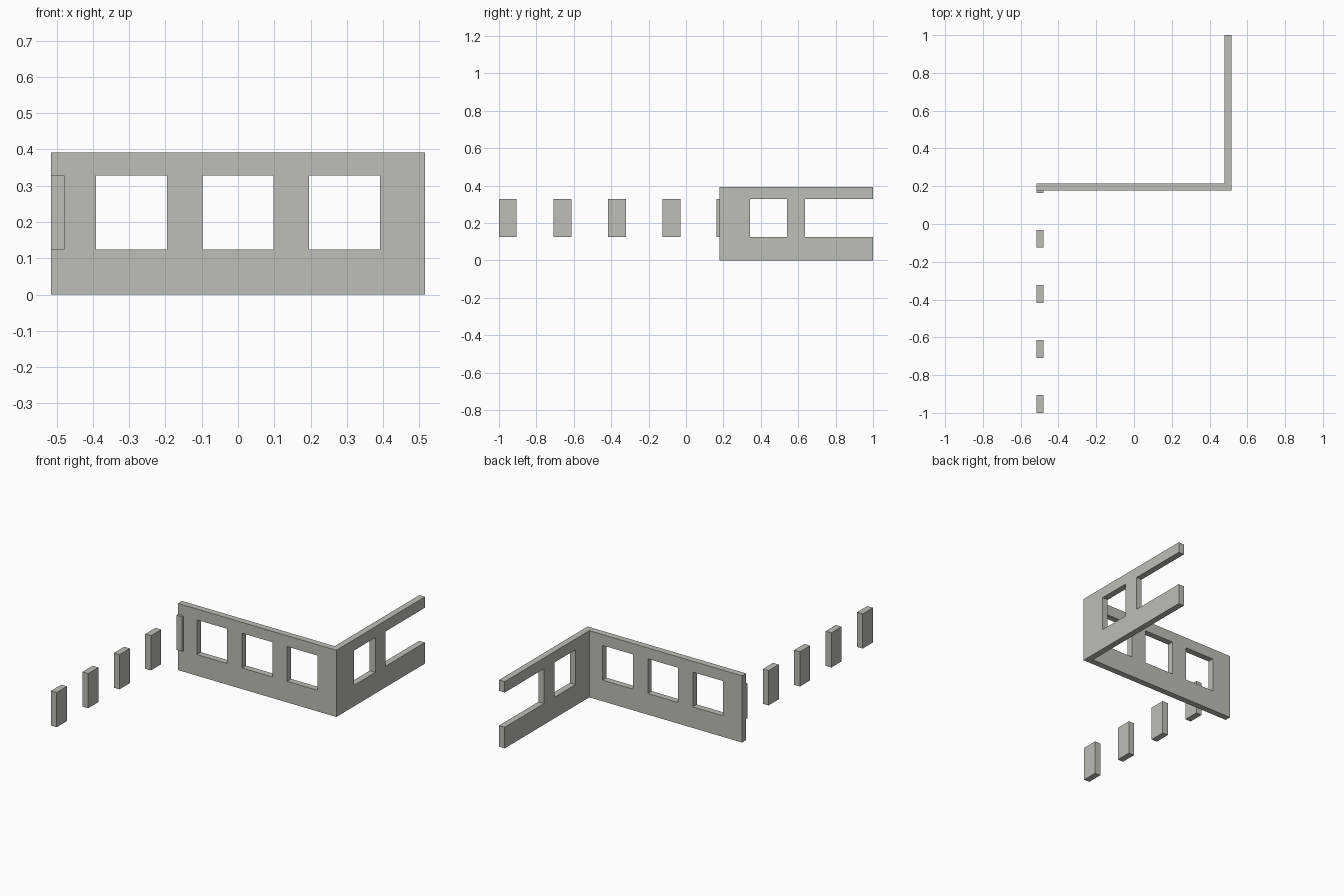
import bpy
import bmesh
from mathutils import Vector

cube = bpy.data.objects.get("Cube")
if cube:
    bpy.data.objects.remove(cube, do_unlink=True)

HALF, FACE, BACK = 0.515, 0.178, 1.0    # wall half width, front face, rear end
THICK = 0.037
SILL, HEAD, HEIGHT = 0.124, 0.328, 0.392
PIER, PITCH = 0.095, 0.2915             # window pier width and spacing

grey = bpy.data.materials.new("warm_grey")
grey.use_nodes = True
grey.diffuse_color = (0.51, 0.51, 0.48, 1)
grey.node_tree.nodes["Principled BSDF"].inputs["Base Color"].default_value = grey.diffuse_color


def finish(bm, name):
    mesh = bpy.data.meshes.new(name)
    bm.to_mesh(mesh)
    bm.free()
    mesh.materials.append(grey)
    obj = bpy.data.objects.new(name, mesh)
    bpy.context.collection.objects.link(obj)
    return obj


def box(name, low, high):
    low, high = Vector(low), Vector(high)
    bm = bmesh.new()
    bmesh.ops.create_cube(bm, size=1)
    for v in bm.verts:
        v.co = (low + high) / 2 + v.co * (high - low)
    return finish(bm, name)


# Corner wall: a sheet of cells running along the front and then the side,
# with the window cells left out, thickened inwards
front = [(x, FACE) for x in (-HALF, -0.391, -0.195, -0.098, 0.098, 0.195, 0.391, HALF)]
side = [(HALF, y) for y in (0.343, 0.54, 0.635, BACK)]
path = front + side
levels = (0, SILL, HEAD, HEIGHT)
openings = {1, 3, 5, 8, 10}

bm = bmesh.new()
grid = [[bm.verts.new((x, y, z)) for z in levels] for x, y in path]
for i in range(len(path) - 1):
    for j in range(len(levels) - 1):
        if j == 1 and i in openings:
            continue
        bm.faces.new((grid[i][j], grid[i + 1][j], grid[i + 1][j + 1], grid[i][j + 1]))
wall = finish(bm, "corner_wall")
solid = wall.modifiers.new("thickness", "SOLIDIFY")
solid.thickness = THICK
solid.offset = -1
solid.use_even_offset = True

# Free-standing row of window piers
for n in range(4):
    y = -BACK + n * PITCH
    box(f"window_pier_{n + 1}", (-HALF, y, SILL), (-HALF + THICK, y + PIER, HEAD))

# Last pier, mostly taken up by the wall end
box("wall_end_pier", (-HALF, -BACK + 4 * PITCH - 0.002, SILL), (-HALF + THICK, FACE, HEAD))
